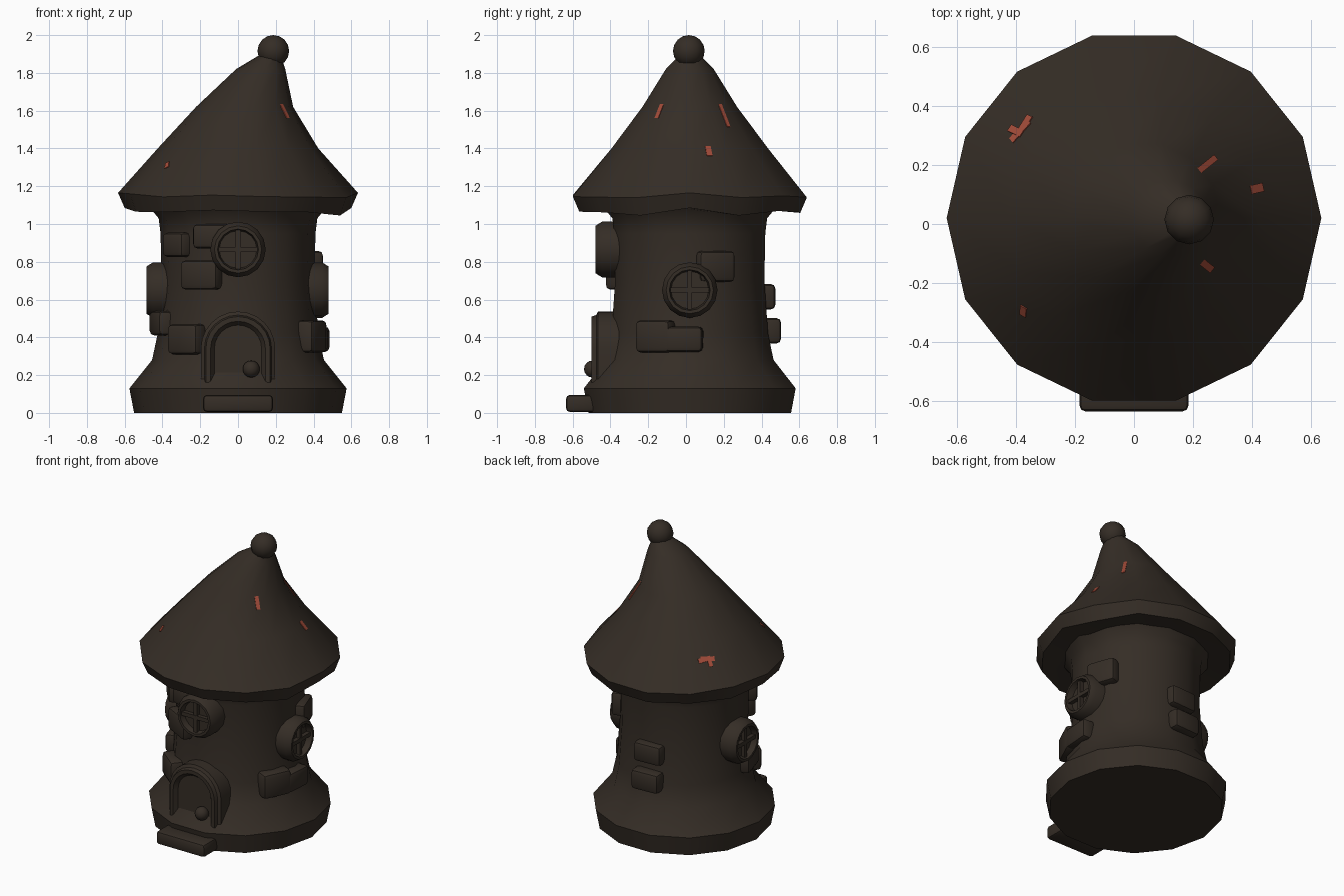
import bpy, bmesh, random
from math import sin, cos, pi, radians
from mathutils import Matrix, Vector

if "Cube" in bpy.data.objects:
    bpy.data.objects.remove(bpy.data.objects["Cube"])

random.seed(4)
CY = 0.02      # centre of the tower in y
N = 14         # sides of tower and roof


def material(name, col):
    m = bpy.data.materials.new(name)
    m.diffuse_color = (*col, 1)
    m.use_nodes = True
    m.node_tree.nodes["Principled BSDF"].inputs["Base Color"].default_value = m.diffuse_color
    return m


BROWN = material("dark_brown", (0.035, 0.026, 0.019))
RED = material("red_tile", (0.36, 0.07, 0.04))


def finish(name, bm, mat, smooth=True):
    bmesh.ops.recalc_face_normals(bm, faces=bm.faces)
    me = bpy.data.meshes.new(name)
    bm.to_mesh(me)
    bm.free()
    me.materials.append(mat)
    ob = bpy.data.objects.new(name, me)
    bpy.context.collection.objects.link(ob)
    if smooth:
        bpy.ops.object.select_all(action='DESELECT')
        ob.select_set(True)
        bpy.context.view_layer.objects.active = ob
        bpy.ops.object.shade_smooth_by_angle(angle=radians(35))
    return ob


def skin(name, rings, mat=BROWN, matrix=Matrix()):
    """Bridge a stack of closed outlines and cap both ends."""
    bm = bmesh.new()
    vs = [[bm.verts.new(matrix @ Vector(p)) for p in r] for r in rings]
    n = len(vs[0])
    for a, b in zip(vs, vs[1:]):
        for i in range(n):
            j = (i + 1) % n
            bm.faces.new((a[i], a[j], b[j], b[i]))
    bm.faces.new(vs[0])
    bm.faces.new(vs[-1])
    return finish(name, bm, mat)


def circle(r, z, n=N, cx=0, cy=0, wave=None):
    return [(cx + r * cos(2 * pi * i / n), cy + r * sin(2 * pi * i / n),
             z + (wave[i] if wave else 0)) for i in range(n)]


def box(name, size, matrix, bevel=0.0, mat=BROWN):
    bm = bmesh.new()
    bmesh.ops.create_cube(bm, size=1, matrix=Matrix.Diagonal((*size, 1)))
    if bevel:
        bmesh.ops.bevel(bm, geom=bm.edges[:], offset=bevel, segments=2,
                        profile=0.5, affect='EDGES')
    bm.transform(matrix)
    return finish(name, bm, mat)


def ball(name, loc, r):
    bm = bmesh.new()
    bmesh.ops.create_uvsphere(bm, u_segments=12, v_segments=8, radius=r,
                              matrix=Matrix.Translation(loc))
    return finish(name, bm, BROWN)


def on_wall(az, r, z):
    """Frame on the wall: local z outward, local y up, local x sideways."""
    a = radians(az)
    out = Vector((cos(a), sin(a), 0))
    up = Vector((0, 0, 1))
    m = Matrix((up.cross(out), up, out)).transposed().to_4x4()
    m.translation = out * r + Vector((0, CY, z))
    return m


# Tower wall with flared foot
skin("tower_wall", [circle(r, z, cy=CY) for r, z in (
    (0.55, 0), (0.575, 0.13), (0.455, 0.28), (0.425, 0.42), (0.405, 0.7),
    (0.41, 0.95), (0.42, 1.03), (0.47, 1.09))])

# Bent pointed roof with uneven rim
wave = [random.uniform(-0.018, 0.012) for _ in range(N)]
wave[0] = wave[N // 2] = 0.01
low = [w - (0.015 if i % N in (1, 6, 8, 13) else 0) for i, w in enumerate(wave)]
roof = skin("roof", [circle(0.40, 1.08, cy=CY),
                     circle(0.60, 1.075, cy=CY, wave=low),
                     circle(0.635, 1.155, cy=CY, wave=wave)] +
            [circle(r, z, cx=cx, cy=CY) for r, z, cx in (
                (0.425, 1.40, 0.0), (0.257, 1.62, 0.035),
                (0.13, 1.82, 0.12), (0.055, 1.895, 0.17))])
ball("roof_knob", (0.187, 0.015, 1.916), 0.084)

# Small red tile patches lying on the roof: x, y, length, width, twist
bpy.context.view_layer.update()
for x, y, ln, wd, tw in ((-0.385, 0.315, 0.09, 0.03, 85), (-0.40, 0.315, 0.07, 0.025, 10),
                         (-0.365, 0.345, 0.05, 0.03, 100), (0.245, 0.20, 0.15, 0.022, 0),
                         (0.415, 0.12, 0.065, 0.03, 0), (0.245, -0.14, 0.09, 0.025, 0),
                         (-0.375, -0.295, 0.04, 0.025, 30)):
    hit, loc, nor, _ = roof.ray_cast(Vector((x, y, 3)), Vector((0, 0, -1)))
    if hit:
        side = Vector((0, 0, 1)).cross(nor).normalized()
        m = Matrix((side.cross(nor), side, nor)).transposed().to_4x4()
        m.translation = loc
        box("red_tile_patch", (ln, wd, 0.008), m @ Matrix.Rotation(radians(tw), 4, 'Z'), mat=RED)

# Round windows: front, right, left
for label, az, r, z in (("front", -90, 0.42, 0.865), ("right", 0, 0.40, 0.65), ("left", 180, 0.405, 0.65)):
    m = on_wall(az, r, z)
    skin(label + "_window", [circle(rr, d, 16) for rr, d in (
        (0.147, -0.07), (0.147, 0.045), (0.125, 0.08), (0.108, 0.08), (0.10, 0.04))], matrix=m)
    t = m @ Matrix.Translation((0, 0, 0.05))
    box(label + "_window_bar_across", (0.205, 0.026, 0.035), t)
    box(label + "_window_bar_upright", (0.026, 0.205, 0.033), t)


# Arched door with recessed panel
def arch(hw, y, bottom=0.16, spring=0.34, n=12):
    pts = [(-hw, y, bottom), (hw, y, bottom)]
    return pts + [(hw * cos(pi * i / n), y, spring + hw * sin(pi * i / n)) for i in range(n + 1)]


skin("door", [arch(hw, y) for hw, y in (
    (0.197, -0.30), (0.197, -0.465), (0.178, -0.475), (0.170, -0.50),
    (0.145, -0.50), (0.125, -0.475))])
ball("door_knob", (0.07, -0.495, 0.232), 0.045)

# Doorstep
box("doorstep", (0.37, 0.16, 0.09), Matrix.Translation((0, -0.555, 0.05)), 0.02)

# Scattered wall stones: azimuth, radius, z, width, height
for az, r, z, w, h in ((-141, 0.40, 0.89, 0.17, 0.13), (-108, 0.40, 0.935, 0.22, 0.13),
                       (-118, 0.40, 0.73, 0.22, 0.155), (-129, 0.425, 0.39, 0.20, 0.16),
                       (-25, 0.425, 0.405, 0.20, 0.17), (-4, 0.425, 0.39, 0.20, 0.135),
                       (19.5, 0.395, 0.775, 0.20, 0.165), (93, 0.395, 0.615, 0.20, 0.135),
                       (93, 0.425, 0.435, 0.20, 0.135), (196, 0.41, 0.475, 0.20, 0.13)):
    box("wall_stone", (w, h, 0.11), on_wall(az, r, z), 0.025)
